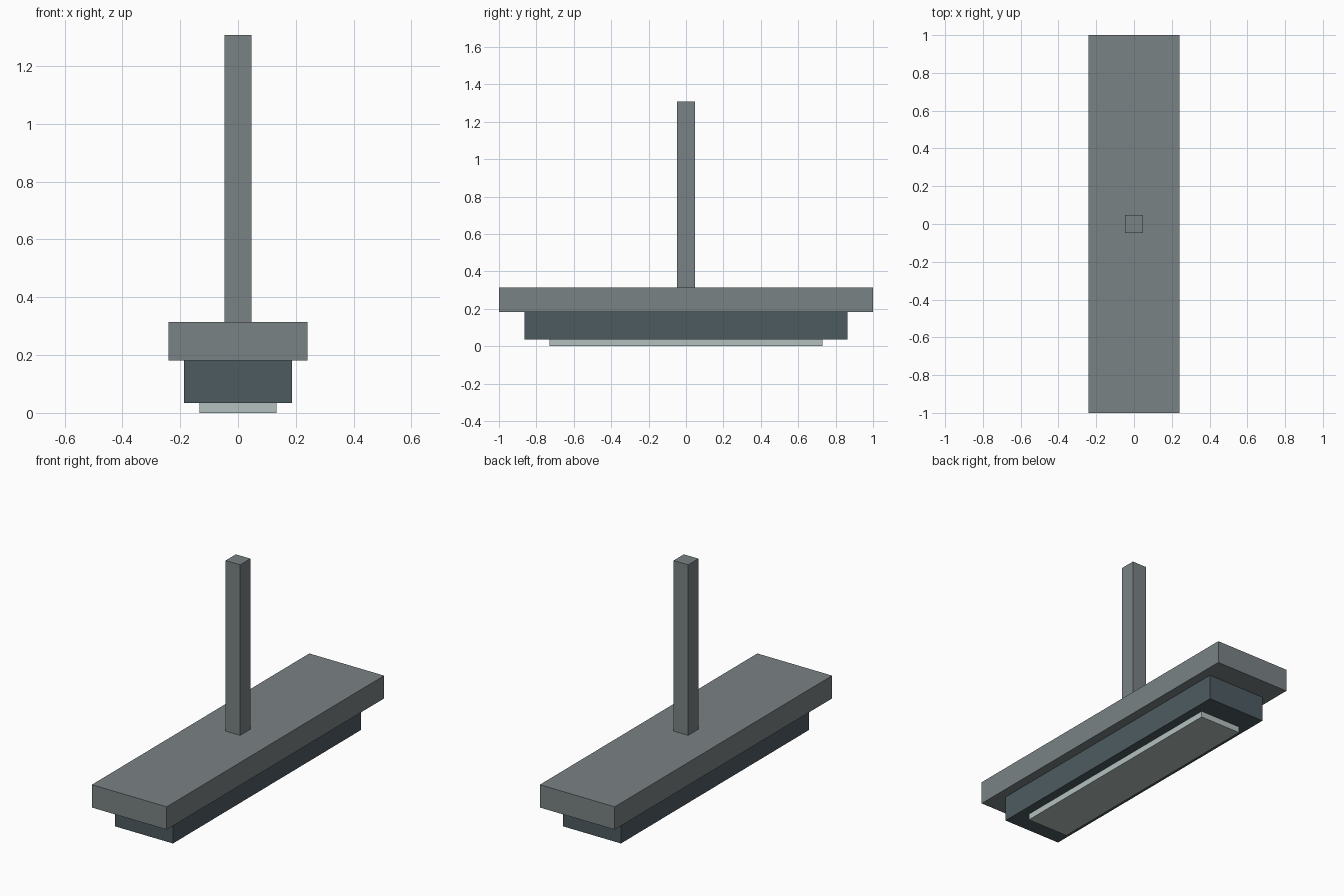
import bpy

if "Cube" in bpy.data.objects:
    bpy.data.objects.remove(bpy.data.objects["Cube"])


def material(name, color):
    m = bpy.data.materials.new(name)
    m.diffuse_color = (*color, 1.0)
    m.use_nodes = True
    m.node_tree.nodes["Principled BSDF"].inputs["Base Color"].default_value = m.diffuse_color
    return m


def box(name, half_x, half_y, z0, z1, mat):
    bpy.ops.mesh.primitive_cube_add(size=2, location=(0, 0, (z0 + z1) / 2))
    ob = bpy.context.object
    ob.name = name
    ob.scale = (half_x, half_y, (z1 - z0) / 2)
    bpy.ops.object.transform_apply(location=False, rotation=False, scale=True)
    ob.data.materials.append(mat)
    return ob


grey = material("metal_grey", (0.195, 0.223, 0.231))
slate = material("dark_slate", (0.076, 0.105, 0.119))
glass = material("pale_diffuser", (0.456, 0.533, 0.521))

# Light panel, stepped housing and hanging rod, stacked from the bottom up
box("light_diffuser", 0.133, 0.73, 0.0, 0.035, glass)
box("lower_housing", 0.186, 0.864, 0.035, 0.182, slate)
box("upper_housing", 0.241, 1.0, 0.182, 0.315, grey)
box("hanging_rod", 0.047, 0.047, 0.315, 1.308, grey)
